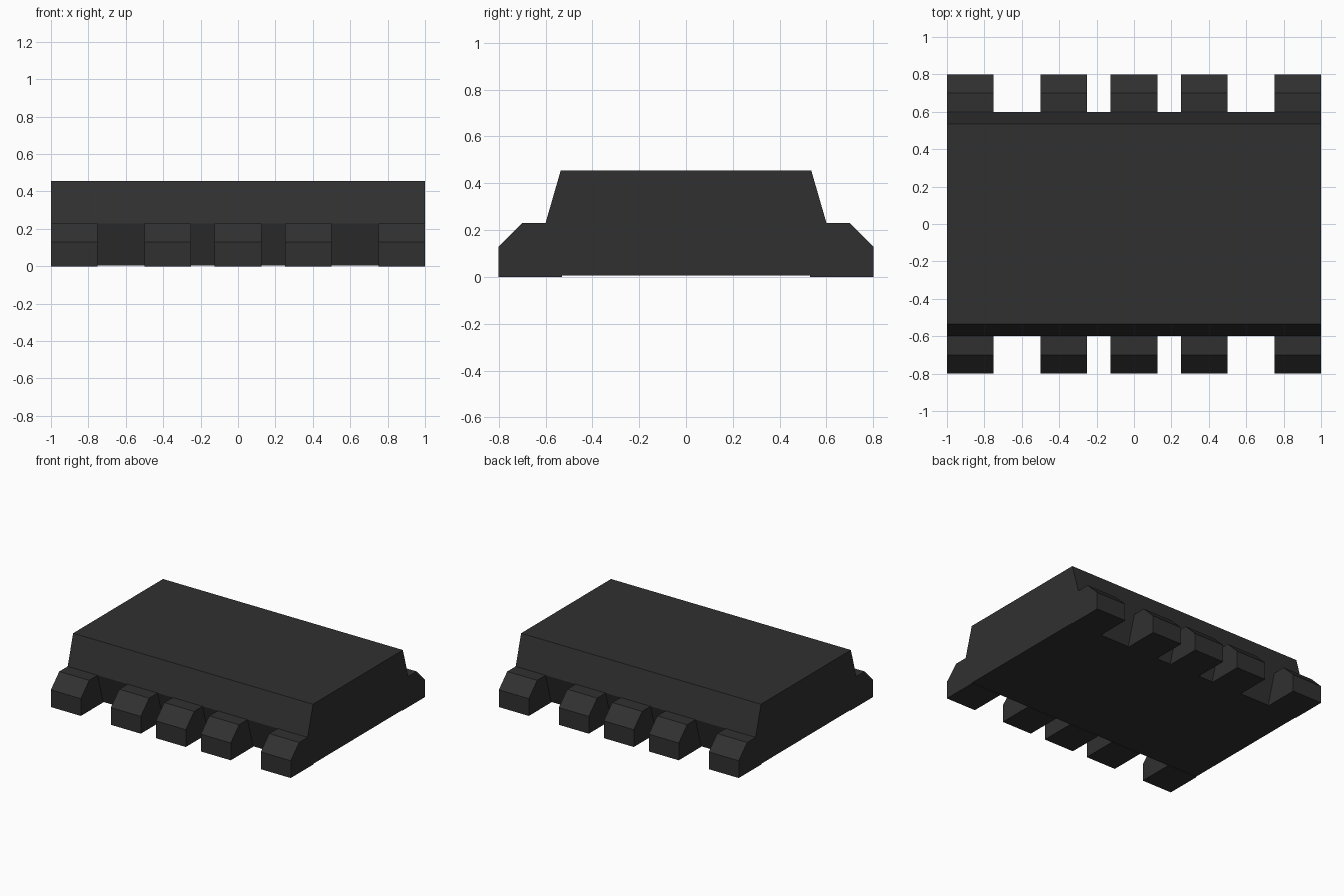
import bpy, bmesh

if "Cube" in bpy.data.objects:
    bpy.data.objects.remove(bpy.data.objects["Cube"])

dark = bpy.data.materials.new("dark_plastic")
dark.diffuse_color = (0.03, 0.03, 0.03, 1)
dark.use_nodes = True
dark.node_tree.nodes["Principled BSDF"].inputs["Base Color"].default_value = dark.diffuse_color


def extrude_profile(name, profile, x0, x1):
    """Extrude a closed (y, z) profile along x."""
    bm = bmesh.new()
    face = bm.faces.new([bm.verts.new((x0, y, z)) for y, z in profile])
    ext = bmesh.ops.extrude_face_region(bm, geom=[face])
    moved = [v for v in ext["geom"] if isinstance(v, bmesh.types.BMVert)]
    bmesh.ops.translate(bm, verts=moved, vec=(x1 - x0, 0, 0))
    bmesh.ops.recalc_face_normals(bm, faces=bm.faces)
    mesh = bpy.data.meshes.new(name)
    bm.to_mesh(mesh)
    bm.free()
    mesh.materials.append(dark)
    obj = bpy.data.objects.new(name, mesh)
    bpy.context.collection.objects.link(obj)
    return obj


# Main body: six-sided section, widest at mid height
half = [(0.535, 0.005), (0.6, 0.23), (0.535, 0.455)]
body_profile = half + [(-y, z) for y, z in reversed(half)]
extrude_profile("body", body_profile, -1, 1)

# Five chamfered feet along the front, mirrored to the back
foot_profile = [(-0.53, 0), (-0.8, 0), (-0.8, 0.13), (-0.7, 0.23), (-0.53, 0.23)]
for i, x in enumerate((-0.875, -0.375, 0, 0.375, 0.875)):
    foot = extrude_profile(f"foot_{i + 1}", foot_profile, x - 0.125, x + 0.125)
    mirror = foot.modifiers.new("front_to_back", 'MIRROR')
    mirror.use_axis = (False, True, False)
